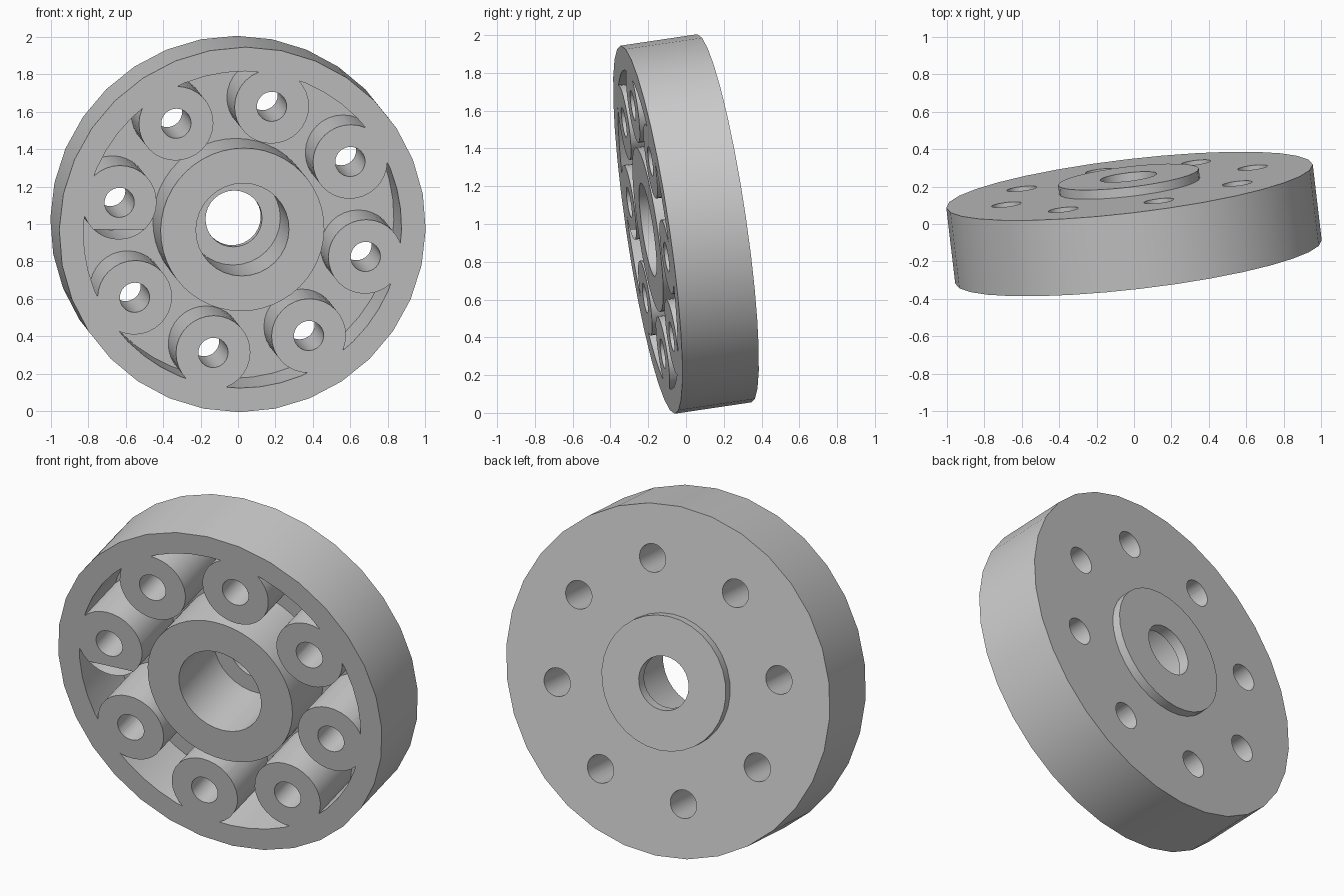
import bpy, bmesh
from math import cos, sin, pi, radians
from mathutils import Vector, Matrix

default = bpy.data.objects.get("Cube")
if default:
    bpy.data.objects.remove(default)

HALF = 0.206          # half the disc thickness
RIM_R, RIM_INNER = 0.985, 0.855
HUB_R, BORE_R, SHAFT_R, PAD_R = 0.44, 0.25, 0.152, 0.378
PAD_H = 0.05
BOSS_COUNT, BOSS_RING, BOSS_R, BOLT_R = 8, 0.68, 0.2, 0.08
FIRST_ANGLE = radians(-12.4)

metal = bpy.data.materials.new("plain grey")
metal.use_nodes = True
grey = (0.6, 0.6, 0.6, 1)
metal.diffuse_color = grey
metal.node_tree.nodes["Principled BSDF"].inputs["Base Color"].default_value = grey


def finish(name, bm):
    bmesh.ops.recalc_face_normals(bm, faces=bm.faces)
    mesh = bpy.data.meshes.new(name)
    bm.to_mesh(mesh)
    bm.free()
    mesh.materials.append(metal)
    obj = bpy.data.objects.new(name, mesh)
    bpy.context.collection.objects.link(obj)
    return obj


def lathe(name, profile, sides):
    """Revolve a closed (radius, height) outline about local z."""
    bm = bmesh.new()
    rings = []
    for i in range(sides):
        a = 2 * pi * i / sides
        rings.append([bm.verts.new((r * cos(a), r * sin(a), z)) for r, z in profile])
    n = len(profile)
    for i in range(sides):
        p, q = rings[i], rings[(i + 1) % sides]
        for j in range(n):
            k = (j + 1) % n
            bm.faces.new((p[j], q[j], q[k], p[k]))
    return finish(name, bm)


def cylinder_ring(name, radius, length, sides):
    """Cylinders spaced evenly around the bolt circle."""
    bm = bmesh.new()
    for i in range(BOSS_COUNT):
        a = FIRST_ANGLE + 2 * pi * i / BOSS_COUNT
        place = Matrix.Translation((BOSS_RING * cos(a), BOSS_RING * sin(a), 0))
        bmesh.ops.create_cone(bm, cap_ends=True, segments=sides, radius1=radius,
                              radius2=radius, depth=length, matrix=place)
    return finish(name, bm)


def cut(target, cutter):
    mod = target.modifiers.new("cut", 'BOOLEAN')
    mod.operation, mod.solver, mod.object = 'DIFFERENCE', 'EXACT', cutter
    bpy.context.view_layer.objects.active = target
    bpy.ops.object.modifier_apply(modifier=mod.name)
    bpy.data.objects.remove(cutter)


# Solid disc with stepped centre bore and raised back pad
bore_floor, pad_z = HALF - 0.4, -HALF - PAD_H
disc = lathe("flange_disc", [
    (RIM_R, -HALF), (RIM_R, HALF), (BORE_R, HALF), (BORE_R, bore_floor),
    (SHAFT_R, bore_floor), (SHAFT_R, pad_z), (PAD_R, pad_z), (PAD_R, -HALF)], 32)

# Ring-shaped pocket that leaves the round bosses standing
floor = HALF - 0.355
pocket = lathe("pocket_cutter", [(HUB_R, floor), (RIM_INNER, floor),
                                 (RIM_INNER, HALF + 0.1), (HUB_R, HALF + 0.1)], 48)
cut(pocket, cylinder_ring("boss_shapes", BOSS_R, 2, 32))
cut(disc, pocket)

# Bolt holes through every boss
cut(disc, cylinder_ring("bolt_hole_cutter", BOLT_R, 2, 32))

# Smooth round walls with sharp rims
bpy.ops.object.select_all(action='DESELECT')
disc.select_set(True)
bpy.context.view_layer.objects.active = disc
bpy.ops.object.shade_smooth_by_angle(angle=radians(30))

# Tilt the disc so its open side faces the front
front = Vector((0.116, -0.983, -0.146)).normalized()
side = Vector((0, 0, 1)).cross(front).normalized()
up = front.cross(side)
disc.matrix_world = Matrix.Translation((0, 0, 1)) @ Matrix((side, up, front)).transposed().to_4x4()
